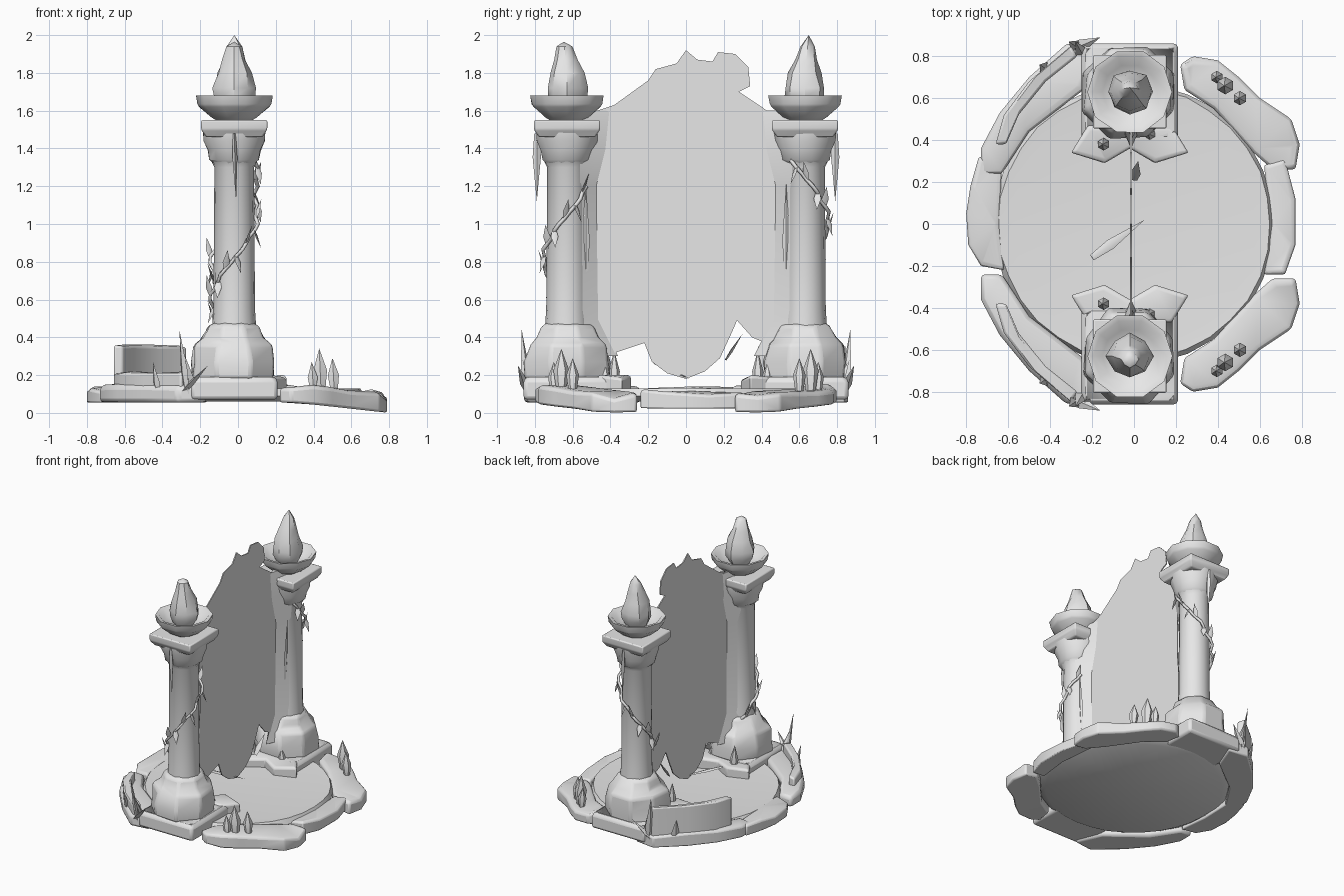
import bpy, bmesh, math, random
from mathutils import Vector

random.seed(4)
cube = bpy.data.objects.get("Cube")
if cube:
    bpy.data.objects.remove(cube, do_unlink=True)

stone = bpy.data.materials.new("plain grey stone")
stone.use_nodes = True
GREY = (0.8, 0.8, 0.8, 1)
stone.diffuse_color = GREY
stone.node_tree.nodes["Principled BSDF"].inputs["Base Color"].default_value = GREY
parts = []


def finish(name, bm, bevel=0, segments=2):
    """Turn a bmesh into a named object, optionally with rounded edges."""
    bmesh.ops.recalc_face_normals(bm, faces=bm.faces)
    mesh = bpy.data.meshes.new(name)
    bm.to_mesh(mesh)
    bm.free()
    mesh.materials.append(stone)
    obj = bpy.data.objects.new(name, mesh)
    bpy.context.collection.objects.link(obj)
    if bevel:
        mod = obj.modifiers.new("rounding", "BEVEL")
        mod.width, mod.segments = bevel, segments
        mod.limit_method = "ANGLE"
    parts.append(obj)
    return obj


def lathe(name, profile, sides, x=0, y=0, turn=0, jitter=0, bevel=0):
    """Loft rings of (radius, z) with the given number of sides."""
    bm = bmesh.new()
    rings = []
    for r, z in profile:
        ring = []
        for i in range(sides):
            a = turn + math.tau * i / sides
            rr = r * (1 + random.uniform(-jitter, jitter))
            ring.append(bm.verts.new((x + rr * math.cos(a), y + rr * math.sin(a), z)))
        rings.append(ring)
    for low, high in zip(rings, rings[1:]):
        for i in range(sides):
            j = (i + 1) % sides
            bm.faces.new((low[i], low[j], high[j], high[i]))
    bm.faces.new(rings[0])
    bm.faces.new(rings[-1])
    bmesh.ops.remove_doubles(bm, verts=bm.verts, dist=0.0005)
    return finish(name, bm, bevel)


def slab(name, outline, z0, z1, flip=1, slope=0, inset=0.03, bevel=0.02):
    """Rounded rock from a plan outline, sinking outward by the slope."""
    bm = bmesh.new()
    base = bm.faces.new([bm.verts.new((x, y * flip, z0)) for x, y in outline])
    grown = bmesh.ops.extrude_face_region(bm, geom=[base])["geom"]
    tops = [v for v in grown if isinstance(v, bmesh.types.BMVert)]
    for v in tops:
        v.co.z = z1 + random.uniform(-0.015, 0.015)
    bmesh.ops.recalc_face_normals(bm, faces=bm.faces)
    if inset:
        top = [f for f in grown if isinstance(f, bmesh.types.BMFace)]
        bmesh.ops.inset_region(bm, faces=top, thickness=inset, depth=0.01)
    for v in bm.verts:
        v.co.z -= slope * max(0, abs(v.co.x) - 0.3)
    bmesh.ops.triangulate(bm, faces=[f for f in bm.faces if len(f.verts) > 4])
    return finish(name, bm, bevel)


def shard(name, base, tip, r, sides=5, flat=1, wide=0.35):
    """Pointed crystal, thorn or leaf between two points."""
    base, tip = Vector(base), Vector(tip)
    axis = tip - base
    turn = axis.to_track_quat("Z", "Y")
    bm = bmesh.new()
    rings = []
    for t, k in ((0, 0.6), (wide, 1)):
        rings.append([bm.verts.new(base + axis * t + turn @ Vector(
            (r * k * math.cos(math.tau * i / sides),
             r * k * flat * math.sin(math.tau * i / sides), 0))) for i in range(sides)])
    point = bm.verts.new(tip)
    bm.faces.new(rings[0])
    for i in range(sides):
        j = (i + 1) % sides
        bm.faces.new((rings[0][i], rings[0][j], rings[1][j], rings[1][i]))
        bm.faces.new((rings[1][i], rings[1][j], point))
    return finish(name, bm)


# Round floor
lathe("floor_disc", [(0, 0.06), (0.62, 0.06), (0.67, 0.09), (0.65, 0.13),
                     (0.58, 0.125), (0, 0.115)], 32, jitter=0.006)

# Thin ragged portal sheet standing between the columns
edge = [(-0.56, 1.5), (-0.47, 1.6), (-0.38, 1.63), (-0.2, 1.76), (-0.16, 1.82),
        (-0.05, 1.85), (0, 1.92), (0.06, 1.87), (0.14, 1.86), (0.17, 1.91),
        (0.26, 1.9), (0.33, 1.83), (0.34, 1.73), (0.28, 1.7), (0.4, 1.62),
        (0.5, 1.55), (0.58, 1.4), (0.58, 0.36), (0.42, 0.37), (0.35, 0.4),
        (0.27, 0.49), (0.24, 0.42), (0.18, 0.29), (0.1, 0.22), (0, 0.18),
        (-0.1, 0.21), (-0.18, 0.27), (-0.22, 0.37), (-0.4, 0.31), (-0.56, 0.3)]
bm = bmesh.new()
face = bm.faces.new([bm.verts.new((-0.018, y, z)) for y, z in edge])
for v in [g for g in bmesh.ops.extrude_face_region(bm, geom=[face])["geom"]
          if isinstance(v := g, bmesh.types.BMVert)]:
    v.co.x += 0.008
bmesh.ops.triangulate(bm, faces=[f for f in bm.faces if len(f.verts) > 4])
finish("portal_sheet", bm)
shard("portal_lower_splinter", (-0.2, -0.16, 0.26), (0.05, 0.02, 0.18), 0.025, 4, 0.3)
shard("portal_side_splinter", (0.0, 0.21, 0.28), (0.02, 0.3, 0.42), 0.025, 4, 0.3)

CX, CY = -0.02, 0.63
for s, side in ((-1, "front"), (1, "back")):
    y = s * CY
    root2 = math.sqrt(2)
    # Stepped pedestal with rounded shoulders
    lathe(side + "_plinth", [(0.23 * root2, 0.07), (0.23 * root2, 0.18), (0.21 * root2, 0.19)],
          4, CX, y, math.pi / 4, bevel=0.02)
    lathe(side + "_pedestal", [(0.235, 0.18), (0.235, 0.27), (0.215, 0.36), (0.175, 0.4),
                               (0.145, 0.46), (0.1, 0.48)],
          8, CX - 0.005, y, math.pi / 8, 0.07, 0.015)
    slab(side + "_step_stone", [(-0.3, 0.34), (-0.14, 0.29), (-0.02, 0.36), (0.1, 0.29),
                                (0.26, 0.34), (0.18, 0.47), (-0.22, 0.47)],
         0.11, 0.18, s, inset=0.02, bevel=0.008)
    # Column, flared capital and square top
    lathe(side + "_column", [(0.12, 0.4), (0.11, 0.55), (0.105, 1.3), (0.12, 1.33)], 16, CX, y)
    lathe(side + "_capital", [(0.1, 1.31), (0.135, 1.34), (0.145, 1.39), (0.165, 1.44),
                              (0.17, 1.5)], 12, CX, y, math.pi / 12, 0.02)
    lathe(side + "_capital_slab", [(0.15 * root2, 1.46), (0.175 * root2, 1.5),
                                   (0.175 * root2, 1.55)],
          4, CX, y, math.pi / 4, bevel=0.008)
    # Web that joins the column to the sheet
    bm = bmesh.new()
    rings = [[bm.verts.new(p) for p in ((-0.014 - w, s * 0.56, z), (-0.014 + w, s * 0.56, z),
                                       (-0.014, s * reach, z))]
             for z, w, reach in ((0.3, 0.09, 0.36), (0.5, 0.075, 0.46), (1.2, 0.07, 0.47),
                                 (1.4, 0.09, 0.42), (1.6, 0.03, 0.4))]
    for a, b in zip(rings, rings[1:]):
        for i in range(3):
            bm.faces.new((a[i], a[i - 2], b[i - 2], b[i]))
    bm.faces.new(rings[0])
    bm.faces.new(rings[-1])
    finish(side + "_web", bm)
    # Bowl and flame
    lathe(side + "_bowl", [(0.08, 1.54), (0.12, 1.565), (0.185, 1.62), (0.195, 1.635),
                           (0.203, 1.68), (0.175, 1.675), (0.13, 1.63), (0, 1.61)],
          10, CX, y, jitter=0.012)
    flame = lathe(side + "_flame", [(0.07, 1.61), (0.105, 1.67), (0.108, 1.72), (0.088, 1.8),
                                    (0.06, 1.87), (0.04, 1.94), (0, 2 if s > 0 else 1.965)],
                  8, CX, y, jitter=0.08)
    for v in flame.data.vertices:
        v.co.y += s * 0.02 * max(0, v.co.z - 1.8) / 0.2

    # Vine winding around the column, with leaves
    curve = bpy.data.curves.new(side + "_vine", "CURVE")
    curve.dimensions = "3D"
    curve.bevel_depth, curve.bevel_resolution = 0.011, 0
    curve.materials.append(stone)
    spline = curve.splines.new("POLY")
    steps = 22
    spline.points.add(steps)
    lift = 0.2 if s > 0 else 0
    for i, point in enumerate(spline.points):
        t = i / steps
        a = math.radians(130 + 290 * t)
        r = 0.122 + 0.012 * math.sin(i * 1.7)
        p = Vector((CX + r * math.cos(a), y - s * r * math.sin(a), 0.46 + lift + 0.74 * t))
        point.co = (*p, 1)
        if i % 2:
            out = Vector((math.cos(a + 0.7), -s * math.sin(a + 0.7), 0))
            rise = 0.1 if i % 4 == 1 else -0.09
            shard(f"{side}_leaf_{i}", p, p + out * 0.035 + Vector((0, 0, rise)), 0.02, 4, 0.3)
    bpy.context.collection.objects.link(bpy.data.objects.new(side + "_vine", curve))
    shard(side + "_hanging_thorn", (CX, s * 0.79, 1.48), (CX + 0.01, s * 0.79, 1.12),
          0.022, 4, 0.6)
    shard(side + "_inner_thorn", (0.03, s * 0.53, 0.75), (0.05, s * 0.53, 1.22), 0.02, 4, 0.5)

    # Flat rocks on the left of the rim
    slab(side + "_left_rock", [(0.22, 0.76), (0.28, 0.8), (0.4, 0.78), (0.5, 0.7), (0.6, 0.6),
                               (0.75, 0.5), (0.79, 0.38), (0.77, 0.26), (0.66, 0.26),
                               (0.57, 0.34), (0.38, 0.55), (0.24, 0.64)],
         0.055, 0.135, s, 0.11)
    # Rocks and standing wall on the right of the rim
    slab(side + "_right_rock", [(-0.63, 0.24), (-0.73, 0.24), (-0.73, 0.36), (-0.64, 0.53),
                                (-0.5, 0.7), (-0.32, 0.86), (-0.16, 0.84), (-0.24, 0.64),
                                (-0.5, 0.44)], 0.055, 0.14, s)
    height = 0.35 if s > 0 else 0.22
    slab(side + "_right_wall", [(-0.66, 0.38), (-0.62, 0.52), (-0.5, 0.68), (-0.3, 0.85),
                                (-0.27, 0.8), (-0.42, 0.68), (-0.55, 0.52), (-0.61, 0.38)],
         0.1, height, s, inset=0, bevel=0.012)

    # Crystals and thorns growing from the rim
    for i, (x, yy, z, r) in enumerate(((0.44, 0.66, 0.34, 0.042), (0.51, 0.6, 0.29, 0.034),
                                       (0.4, 0.7, 0.27, 0.03), (-0.14, 0.38, 0.33, 0.03),
                                       (0.08, 0.43, 0.27, 0.028))):
        shard(f"{side}_crystal_{i}", (x, s * yy, 0.11), (x - 0.01, s * yy, z), r, 6, wide=0.5)
    for i, (x, yy, dx, dy, z) in enumerate(((-0.27, 0.84, -0.04, 0.03, 0.44),
                                           (-0.3, 0.83, 0.14, 0.06, 0.25),
                                           (-0.24, 0.8, -0.04, 0.07, 0.3),
                                           (-0.42, 0.74, -0.03, 0.02, 0.27))):
        shard(f"{side}_thorn_{i}", (x, s * yy, 0.1), (x + dx, s * (yy + dy), z), 0.03, 4, 0.5)

# Middle rim stones between the rock groups
slab("left_rim_stone", [(0.62, -0.24), (0.72, -0.24), (0.77, -0.1), (0.77, 0.12), (0.72, 0.31),
                        (0.62, 0.28), (0.65, 0)], 0.05, 0.13, slope=0.06, inset=0.02)
slab("right_rim_stone", [(-0.73, -0.2), (-0.79, -0.1), (-0.8, 0.05), (-0.78, 0.18),
                         (-0.74, 0.32), (-0.63, 0.3), (-0.64, 0), (-0.62, -0.22)],
     0.055, 0.12, inset=0.02)

# Smooth shading with sharp edges kept
bpy.ops.object.select_all(action="DESELECT")
for obj in parts:
    obj.select_set(True)
bpy.context.view_layer.objects.active = parts[0]
bpy.ops.object.shade_smooth_by_angle(angle=math.radians(40))
